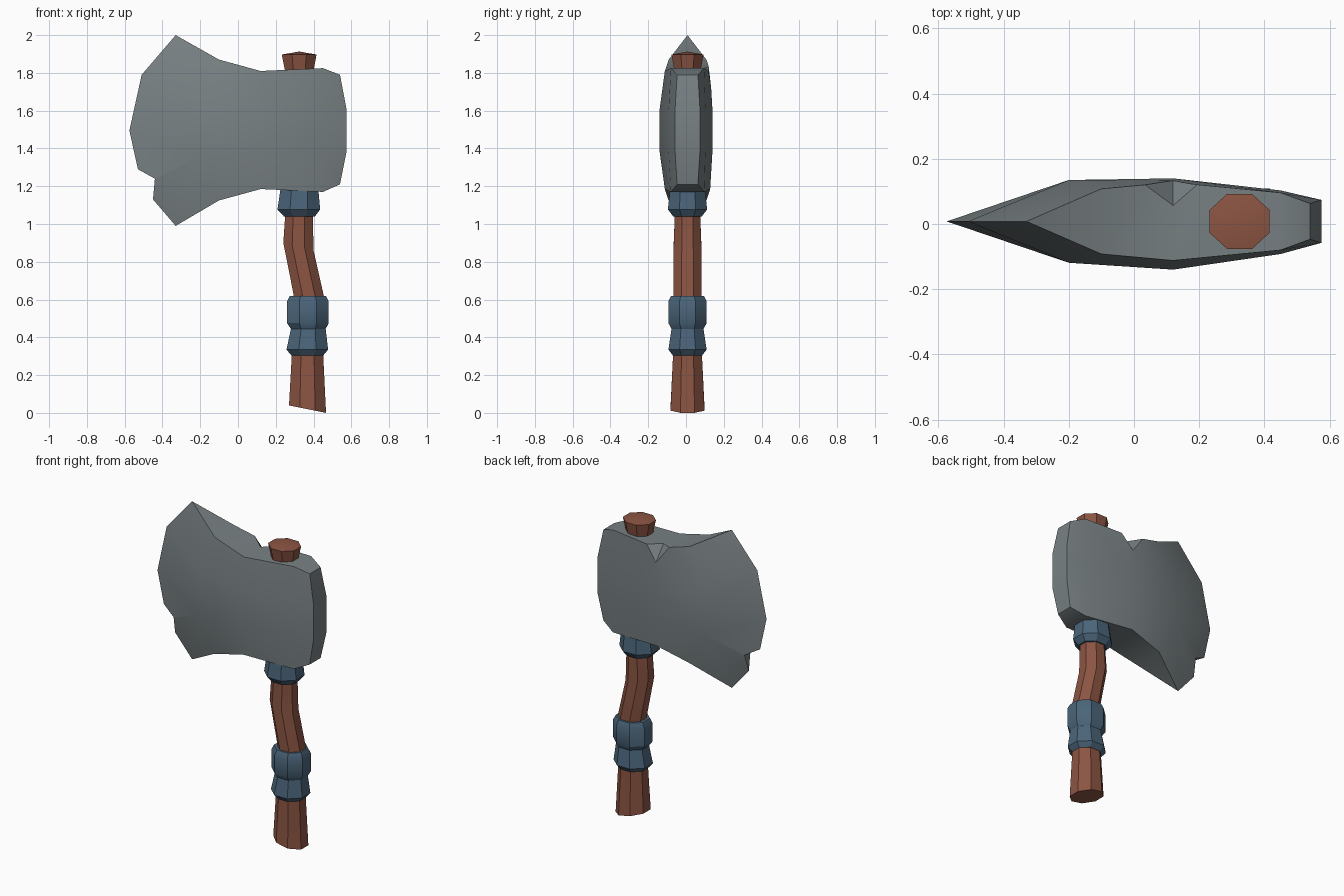
import bpy, bmesh, math
from mathutils import Vector

if "Cube" in bpy.data.objects:
    bpy.data.objects.remove(bpy.data.objects["Cube"])

YC = 0.008  # centre plane of the axe


def material(name, rgb):
    m = bpy.data.materials.new(name)
    m.diffuse_color = (*rgb, 1)
    m.use_nodes = True
    m.node_tree.nodes["Principled BSDF"].inputs["Base Color"].default_value = m.diffuse_color
    return m


STEEL = material("steel grey", (0.19, 0.22, 0.23))
WOOD = material("red brown wood", (0.26, 0.09, 0.055))
WRAP = material("slate blue wrap", (0.07, 0.13, 0.195))


def make_object(name, bm, mat=None):
    bmesh.ops.recalc_face_normals(bm, faces=bm.faces)
    me = bpy.data.meshes.new(name)
    bm.to_mesh(me)
    bm.free()
    if mat:
        me.materials.append(mat)
    ob = bpy.data.objects.new(name, me)
    bpy.context.collection.objects.link(ob)
    return ob


def smooth(ob):
    bpy.ops.object.select_all(action='DESELECT')
    ob.select_set(True)
    bpy.context.view_layer.objects.active = ob
    bpy.ops.object.shade_smooth_by_angle(angle=math.radians(30))


def octagon_loft(name, sections, mat, dome=0):
    """Loft octagons given as (centre x, z, half width, tilt)."""
    bm = bmesh.new()
    rings = []
    for cx, z, half, tilt in sections:
        r = half / math.cos(math.pi / 8)
        ring = []
        for i in range(8):
            a = math.pi / 8 + i * math.pi / 4
            dx = r * math.cos(a)
            ring.append(bm.verts.new((cx + dx, YC + 0.92 * r * math.sin(a), z - tilt * dx)))
        rings.append(ring)
    for a, b in zip(rings, rings[1:]):
        for i in range(8):
            j = (i + 1) % 8
            bm.faces.new((a[i], a[j], b[j], b[i]))
    bm.faces.new(rings[0])
    top = bm.faces.new(rings[-1])
    if dome:
        bmesh.ops.poke(bm, faces=[top], offset=0)
        bm.verts.ensure_lookup_table()
        bm.verts[-1].co.z += dome
    ob = make_object(name, bm, mat)
    smooth(ob)
    return ob


# Handle with a bend, bands and top knob
octagon_loft("handle", [(0.368, 0.02, 0.098, 0.2), (0.368, 0.31, 0.083, 0),
                        (0.375, 0.62, 0.081, 0.1), (0.32, 0.88, 0.08, 0.25),
                        (0.323, 1.05, 0.073, 0), (0.325, 1.8, 0.073, 0)], WOOD)
octagon_loft("handle_knob", [(0.324, 1.78, 0.07, 0), (0.324, 1.82, 0.077, 0),
                             (0.324, 1.897, 0.092, 0)], WOOD, dome=0.016)
octagon_loft("lower_band", [(0.367, 0.305, 0.085, 0), (0.367, 0.335, 0.11, 0),
                            (0.372, 0.445, 0.092, 0)], WRAP)
octagon_loft("upper_band", [(0.372, 0.445, 0.092, 0), (0.37, 0.475, 0.11, 0),
                            (0.37, 0.59, 0.11, 0), (0.37, 0.62, 0.095, 0)], WRAP)
octagon_loft("head_collar", [(0.325, 1.04, 0.082, 0), (0.322, 1.077, 0.113, 0),
                             (0.325, 1.185, 0.1, 0), (0.325, 1.25, 0.1, 0)], WRAP)

# Axe head: cutting edge, then columns of
# (outer x, mid x, top z, bottom z, outer half depth, front mid, back mid, mid spread)
EDGE = [(-0.33, 2.0), (-0.51, 1.79), (-0.575, 1.495), (-0.51, 1.2), (-0.33, 0.99)]
COLUMNS = [(-0.10, -0.2, 1.87, 1.125, 0.1, 0.127, 0.127, 0.14),
           (0.12, 0.12, 1.81, 1.185, 0.12, 0.148, 0.132, 0.11),
           (0.45, 0.45, 1.825, 1.17, 0.088, 0.1, 0.095, 0.11),
           (0.54, 0.575, 1.79, 1.21, 0.055, 0.066, 0.066, 0.11)]
bm = bmesh.new()
edge = [bm.verts.new((x, YC, z)) for x, z in EDGE]


def side(sign):
    cols = [edge]
    for xo, xm, zt, zb, ho, hf, hb, sp in COLUMNS:
        hm = hf if sign < 0 else hb
        pts = [(xo, ho, zt), (xm, hm, 1.495 + sp), (xm, hm, 1.495),
               (xm, hm, 1.495 - sp), (xo, ho, zb)]
        cols.append([bm.verts.new((x, YC + sign * h, z)) for x, h, z in pts])
    for a, b in zip(cols, cols[1:]):
        for i in range(4):
            bm.faces.new((a[i], a[i + 1], b[i + 1], b[i]))
    return cols


front, back = side(-1), side(1)
for row in (0, 4):
    bm.faces.new((edge[row], front[1][row], back[1][row]))
    for c in range(1, 4):
        bm.faces.new((front[c][row], front[c + 1][row], back[c + 1][row], back[c][row]))
for i in range(4):
    bm.faces.new((front[4][i], front[4][i + 1], back[4][i + 1], back[4][i]))
head = make_object("axe_head", bm, STEEL)

# Cutter for the chip in the blade edge
bm = bmesh.new()
chip = [(-0.44, 1.24), (-0.462, 1.0), (-0.8, 1.1), (-0.8, 1.44)]
face = bm.faces.new([bm.verts.new((x, -0.3, z)) for x, z in chip])
ext = bmesh.ops.extrude_face_region(bm, geom=[face])
bmesh.ops.translate(bm, vec=(0, 0.6, 0),
                    verts=[v for v in ext["geom"] if isinstance(v, bmesh.types.BMVert)])
chip_cutter = make_object("chip_cutter", bm)

# Wedge cutter for the nick in the back top rim
a, b = Vector((0.12, 0.055, 1.812)), Vector((0.12, 0.14, 1.71))
mid = (a + b) / 2
corners = [a - (b - a) * 0.3, b + (b - a) * 0.3]
corners += [mid + 2 * (Vector(p) - mid) for p in ((0.045, 0.125, 1.815), (0.195, 0.122, 1.813))]
bm = bmesh.new()
v = [bm.verts.new(p) for p in corners]
for skip in range(4):
    bm.faces.new([v[i] for i in range(4) if i != skip])
nick_cutter = make_object("nick_cutter", bm)

# Cut both damages, then shade
bpy.context.view_layer.objects.active = head
for cutter in (chip_cutter, nick_cutter):
    cutter.hide_render = True
    mod = head.modifiers.new("cut", 'BOOLEAN')
    mod.operation, mod.solver, mod.object = 'DIFFERENCE', 'EXACT', cutter
    bpy.ops.object.modifier_apply(modifier=mod.name)
    bpy.data.objects.remove(cutter)
smooth(head)
